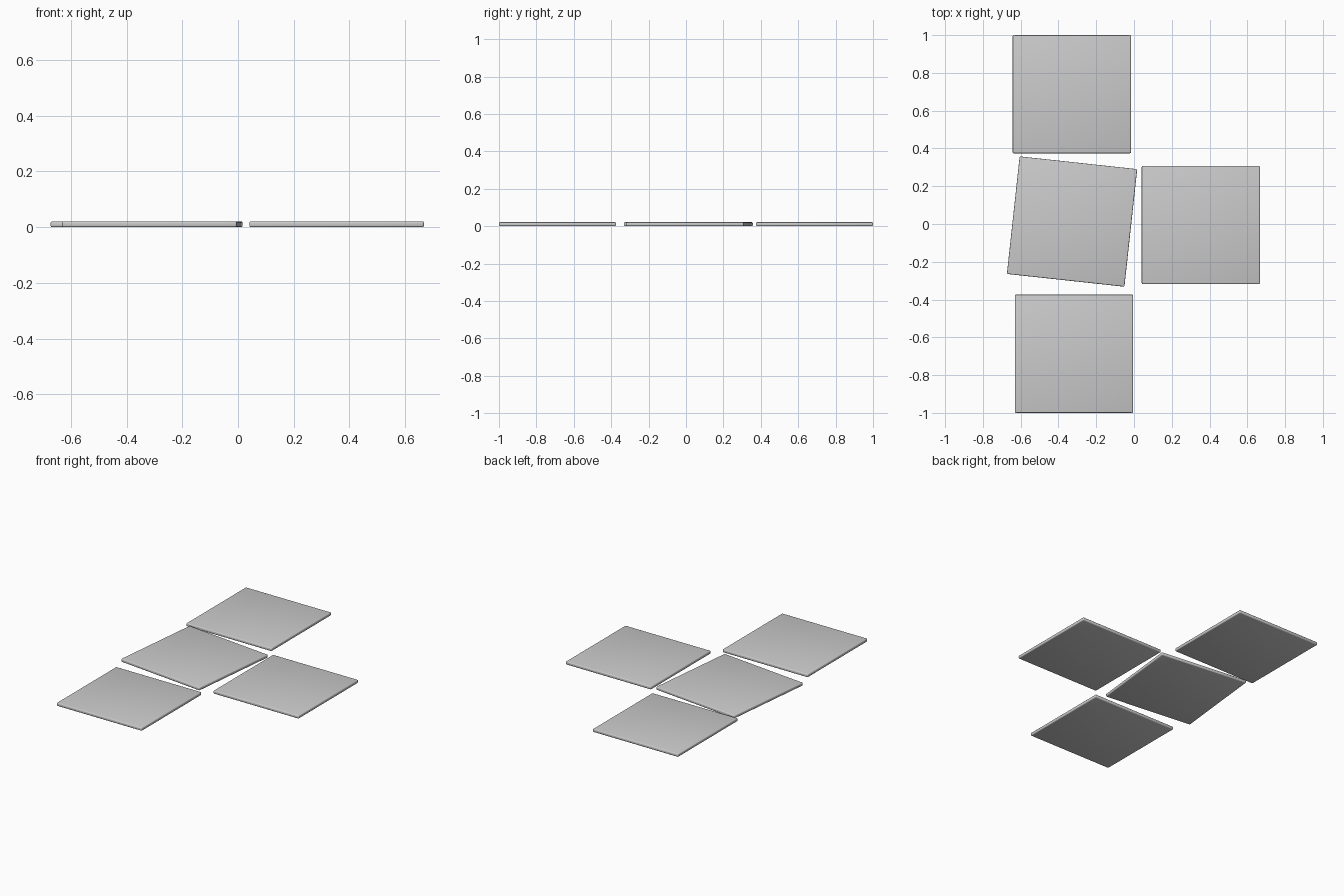
import bpy
import bmesh
from math import radians

if "Cube" in bpy.data.objects:
    bpy.data.objects.remove(bpy.data.objects["Cube"])

SIZE = 0.626
THICK = 0.021


def tile(name, x, y, angle=0.0):
    # Thin square slab with softly rounded edges and corners
    bm = bmesh.new()
    bmesh.ops.create_cube(bm, size=1.0)
    bmesh.ops.scale(bm, vec=(SIZE, SIZE, THICK), verts=bm.verts)
    bmesh.ops.bevel(bm, geom=bm.edges[:], offset=0.006, segments=3,
                    profile=0.5, affect='EDGES')
    mesh = bpy.data.meshes.new(name)
    bm.to_mesh(mesh)
    bm.free()
    obj = bpy.data.objects.new(name, mesh)
    bpy.context.collection.objects.link(obj)
    obj.location = (x, y, THICK / 2)
    obj.rotation_euler.z = radians(angle)
    bpy.ops.object.select_all(action='DESELECT')
    obj.select_set(True)
    bpy.context.view_layer.objects.active = obj
    bpy.ops.object.shade_smooth_by_angle(angle=radians(40))
    return obj


# Column of three slabs, the middle one slightly turned, and one to the side
tile("back_slab", -0.329, 0.687)
tile("middle_slab", -0.328, 0.013, -6.2)
tile("front_slab", -0.318, -0.687)
tile("side_slab", 0.354, -0.005)
